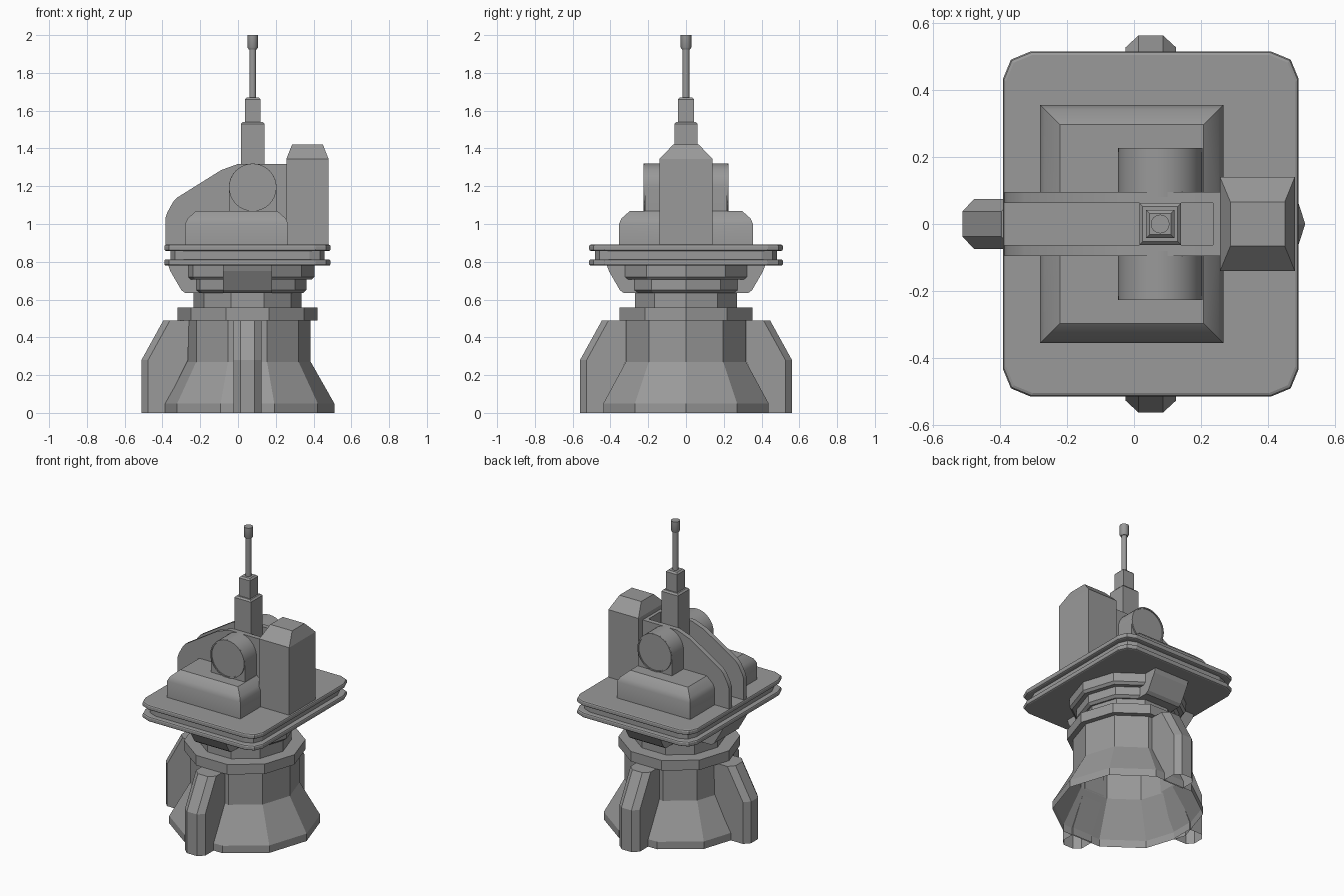
import bpy, bmesh, math

if "Cube" in bpy.data.objects:
    bpy.data.objects.remove(bpy.data.objects["Cube"])

grey = bpy.data.materials.new("metal_grey")
grey.diffuse_color = (0.32, 0.32, 0.32, 1)
grey.use_nodes = True
grey.node_tree.nodes["Principled BSDF"].inputs["Base Color"].default_value = grey.diffuse_color
CX = 0.05     # pedestal axis
MX = 0.078    # mast and bearing axis


def make(name, bm, smooth=None):
    bmesh.ops.recalc_face_normals(bm, faces=bm.faces)
    me = bpy.data.meshes.new(name)
    bm.to_mesh(me)
    bm.free()
    me.materials.append(grey)
    ob = bpy.data.objects.new(name, me)
    bpy.context.collection.objects.link(ob)
    if smooth:
        bpy.ops.object.select_all(action='DESELECT')
        ob.select_set(True)
        bpy.context.view_layer.objects.active = ob
        bpy.ops.object.shade_smooth_by_angle(angle=math.radians(smooth))
    return ob


def loft(name, loops, smooth=None, start=True, end=True):
    """Skin matching closed loops; cap the chosen ends."""
    bm = bmesh.new()
    rows = [[bm.verts.new(p) for p in loop] for loop in loops]
    n = len(rows[0])
    for a, b in zip(rows, rows[1:]):
        for i in range(n):
            j = (i + 1) % n
            bm.faces.new((a[i], a[j], b[j], b[i]))
    if start:
        bm.faces.new(rows[0])
    if end:
        bm.faces.new(rows[-1])
    return make(name, bm, smooth)


def ring(x, r, z, n):
    return [(x + r * math.cos(math.tau * i / n), r * math.sin(math.tau * i / n), z)
            for i in range(n)]


def lathe(name, x, profile, n, smooth=None, start=True, end=True):
    return loft(name, [ring(x, r, z, n) for r, z in profile], smooth, start, end)


def rect(x0, x1, hy, z):
    return [(x0, -hy, z), (x1, -hy, z), (x1, hy, z), (x0, hy, z)]


def plate_xz(name, pts, y0, y1, smooth=None):
    return loft(name, [[(x, y, z) for x, z in pts] for y in (y0, y1)], smooth)


def turn(loop, deg):
    """Rotate a loop built along +x about the pedestal axis."""
    c, s = math.cos(math.radians(deg)), math.sin(math.radians(deg))
    return [(CX + x * c - y * s, x * s + y * c, z) for x, y, z in loop]


# Ten-sided hollow pedestal, neck and collars
lathe("pedestal", CX, [(.46, 0), (.46, .05), (.335, .27), (.335, .492)], 10,
      start=False, end=False)
lathe("pedestal_ring", CX, [(.37, .49), (.37, .557)], 10)
lathe("neck", CX, [(.285, .55), (.285, .65)], 10)
lathe("lower_collar", CX, [(.295, .635), (.312, .65), (.312, .705)], 10)
lathe("upper_collar", CX, [(.34, .705), (.355, .72), (.355, .78)], 10)

# Three hollow buttress fins and three deck brackets
for side, deg in (("left", 180), ("back", 90), ("front", -90)):
    fin = []
    for r, q, z in ((.561, .43, 0), (.561, .43, .05), (.561, .315, .28), (.445, .31, .49)):
        fin.append(turn([(q, -.075, z), (r - .035, -.075, z), (r, -.037, z),
                         (r, .037, z), (r - .035, .075, z), (q, .075, z)], deg))
    loft("buttress_" + side, fin, start=False)
    prof = ((.2, .785), (.42, .785), (.408, .75), (.35, .65), (.33, .635), (.2, .635))
    loft("bracket_" + side, [turn([(r, y, z) for r, z in prof], deg) for y in (-.13, .13)])


# Grooved deck with rounded corners
def deck_loop(inset, z):
    hx, hy, c = .44 - inset, .513 - inset, .08
    loop = []
    for sx, sy, a0 in ((1, 1, 0), (-1, 1, 90), (-1, -1, 180), (1, -1, 270)):
        for k in range(3):
            a = math.radians(a0 + 45 * k)
            loop.append((CX + sx * (hx - c) + c * math.cos(a),
                         sy * (hy - c) + c * math.sin(a), z))
    return loop


loft("deck", [deck_loop(i, z) for i, z in (
    (.009, .779), (.003, .782), (0, .788), (0, .804), (.003, .81), (.009, .813),
    (.032, .813), (.032, .857), (.009, .857), (.003, .86), (0, .866), (0, .882),
    (.003, .888), (.009, .891))])

# Housing halves with rounded shoulders, either side of the spine slot
shoulder = ((0, .885), (0, 1.0), (.014, 1.03), (.059, 1.07))
for side, s in (("front", -1), ("back", 1)):
    loops = []
    for d, z in shoulder:
        x0, x1, y = -.28 + d, .266 - d, .355 - d
        loops.append([(x0, s * .08, z), (x1, s * .08, z), (x1, s * y, z), (x0, s * y, z)])
    loft("housing_" + side, loops, 34)

# Cross bearing halves: arched blocks with recessed round end caps
R = .126
arch = [(MX - R, 1.05)] + [(MX - R * math.cos(math.pi * k / 20),
                            1.194 + R * math.sin(math.pi * k / 20)) for k in range(21)]
arch.append((MX + R, 1.05))
for side, s in (("front", -1), ("back", 1)):
    plate_xz("bearing_block_" + side, arch, s * .08, s * .218, 35)
    n = 32
    loops = []
    for r, y in ((R, .215), (R, .226), (.118, .226), (.118, .22)):
        loops.append([(MX + r * math.cos(math.tau * i / n), s * y,
                       1.194 + r * math.sin(math.tau * i / n)) for i in range(n)])
    loft("bearing_cap_" + side, loops, 35)

# Spine: two cheek plates with an open slot between them, and an end wall
cheek = [(-.385, .885), (-.385, 1.03), (-.375, 1.06), (-.345, 1.115), (-.325, 1.138),
         (-.09, 1.285), (0, 1.318), (.26, 1.318), (.26, .885)]
for side, s in (("front", -1), ("back", 1)):
    plate_xz("cheek_" + side, cheek, s * .063, s * .095, 35)
loft("spine_end_wall", [rect(.235, .26, .064, z) for z in (.885, 1.318)])

# Tower with a tapered cap
loft("tower", [rect(.256, .479, .14, .885), rect(.256, .479, .14, 1.345),
               rect(.287, .449, .066, 1.422)])


# Stepped mast and antenna
def step(name, h, z0, z1):
    loft(name, [rect(MX - w, MX + w, w, z) for w, z in
                ((h, z0), (h, z1 - .01), (h - .01, z1))])


step("mast_lower", .062, .885, 1.54)
step("mast_upper", .042, 1.52, 1.67)
lathe("antenna_rod", MX, [(.018, 1.65), (.018, 1.94)], 16, 35)
lathe("antenna_tip", MX, [(.022, 1.925), (.028, 1.935), (.028, 2.0)], 16, 35)
